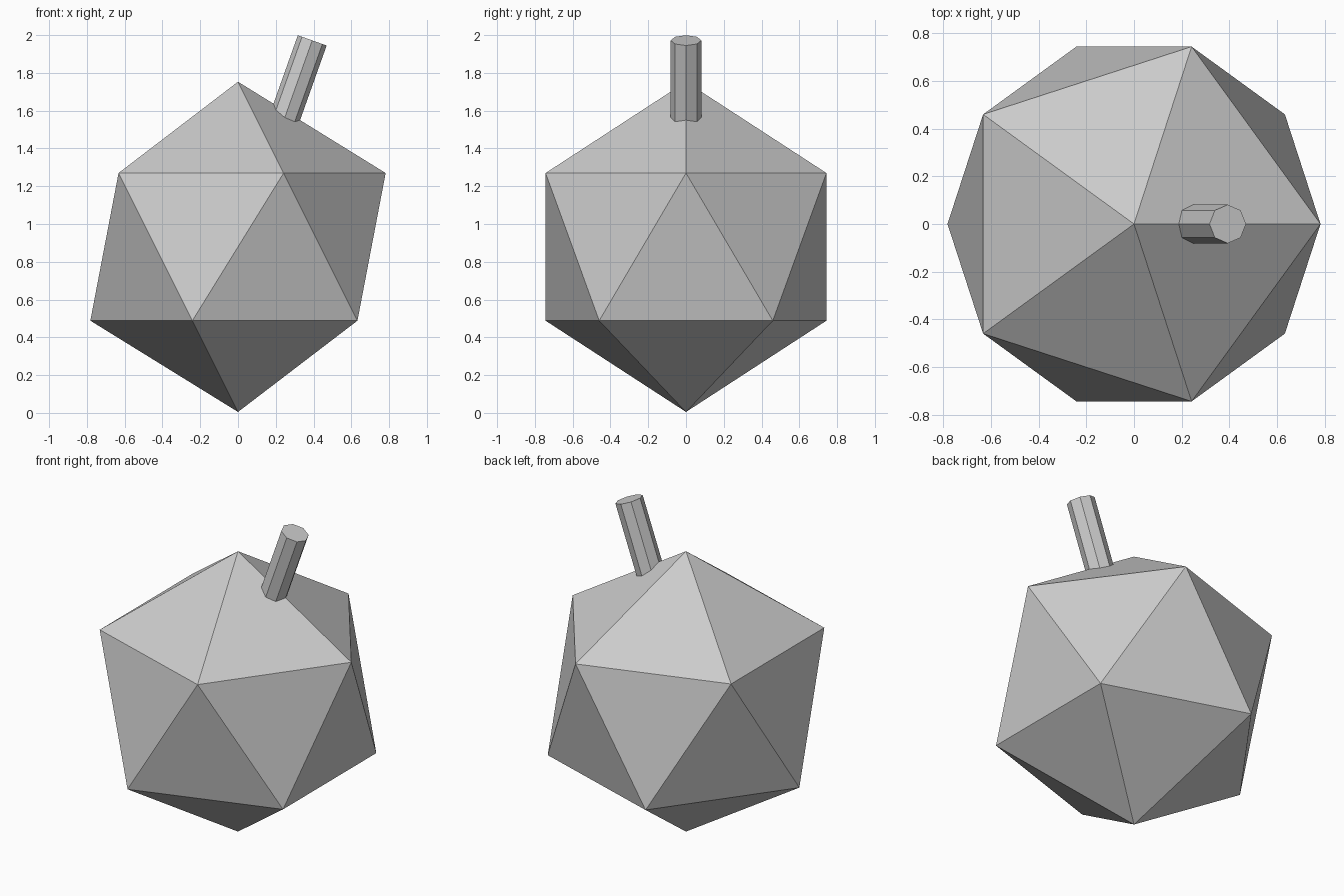
import bpy
from math import sin, cos
from mathutils import Vector

if "Cube" in bpy.data.objects:
    bpy.data.objects.remove(bpy.data.objects["Cube"])

# Faceted body: a 20-sided ball standing on one point
bpy.ops.mesh.primitive_ico_sphere_add(subdivisions=1, radius=0.874,
                                      location=(0, 0, 0.879))
bpy.context.object.name = "body"

# Stem: eight-sided rod leaning right, its base sunk into the upper facets
tilt, length = 0.342, 0.5
axis = Vector((sin(tilt), 0, cos(tilt)))
stem_top = Vector((0.393, 0, 1.972))
bpy.ops.mesh.primitive_cylinder_add(vertices=8, radius=0.081, depth=length,
                                    location=stem_top - axis * length / 2,
                                    rotation=(0, tilt, 0))
bpy.context.object.name = "stem"
